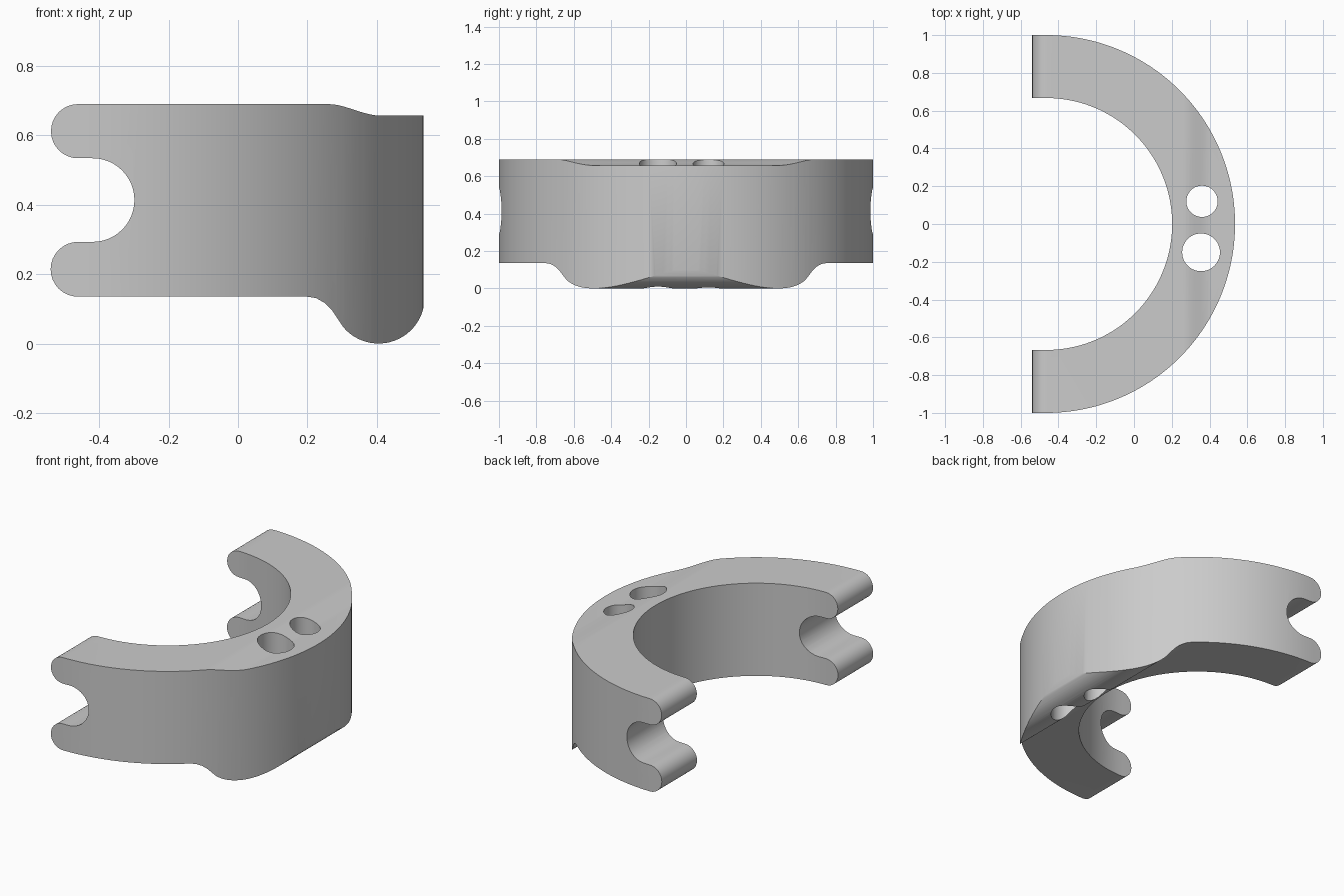
import bpy, bmesh
from math import sin, cos, radians

if "Cube" in bpy.data.objects:
    bpy.data.objects.remove(bpy.data.objects["Cube"])


def arc(cx, cz, r, a0, a1, n):
    """Points on a circular arc, angles in degrees."""
    return [(cx + r * cos(radians(a0 + (a1 - a0) * i / n)),
             cz + r * sin(radians(a0 + (a1 - a0) * i / n))) for i in range(n + 1)]


def s_curve(x0, z0, x1, z1, n=10):
    """Smooth step between two levels."""
    return [(x0 + (x1 - x0) * i / n,
             z0 + (z1 - z0) * (i / n) ** 2 * (3 - 2 * i / n)) for i in range(n + 1)]


def prism(name, points, to_3d, lo, hi):
    """Extrude a closed 2D outline from lo to hi."""
    bm = bmesh.new()
    a = [bm.verts.new(to_3d(p, lo)) for p in points]
    b = [bm.verts.new(to_3d(p, hi)) for p in points]
    bm.faces.new(a)
    bm.faces.new(b[::-1])
    for i in range(len(a)):
        j = (i + 1) % len(a)
        bm.faces.new((a[j], a[i], b[i], b[j]))
    bmesh.ops.recalc_face_normals(bm, faces=bm.faces)
    mesh = bpy.data.meshes.new(name)
    bm.to_mesh(mesh)
    bm.free()
    obj = bpy.data.objects.new(name, mesh)
    bpy.context.collection.objects.link(obj)
    return obj


def plan(p, z):
    return (p[0], p[1], z)


def side(p, y):
    return (p[0], y, p[1])


# Half ring seen from above, with short straight ends
CX = -0.465
ring = ([(-0.62, -1.0)] + arc(CX, 0, 1.0, -90, 90, 96) + [(-0.62, 1.0)]
        + [(-0.62, 0.667)] + arc(CX, 0, 0.667, 90, -90, 80) + [(-0.62, -0.667)])
clamp = prism("half_ring_clamp", ring, plan, -0.1, 0.8)

# Side profile: rounded fingers, round notch, stepped top and bottom lip
outline = (arc(-0.461, 0.612, 0.078, 270, 90, 16)
           + s_curve(0.26, 0.69, 0.41, 0.657)
           + [(0.538, 0.657)]
           + arc(0.405, 0.133, 0.133, 0, -140, 24)
           + [(0.285, 0.075), (0.27, 0.097), (0.25, 0.117), (0.225, 0.131), (0.20, 0.135)]
           + arc(-0.461, 0.214, 0.079, 270, 90, 16)
           + arc(-0.419, 0.4135, 0.1205, -90, 90, 24))
profile = prism("profile_cutter", outline, side, -1.2, 1.2)

# Two vertical through holes
cutters = [(profile, 'INTERSECT')]
for x, y, r in ((0.36, 0.12, 0.083), (0.355, -0.15, 0.10)):
    hole = prism("hole_cutter", arc(x, y, r, 0, 352.5, 47), plan, -0.3, 1.0)
    cutters.append((hole, 'DIFFERENCE'))

bpy.context.view_layer.objects.active = clamp
clamp.select_set(True)
for cutter, op in cutters:
    cutter.hide_render = True
    mod = clamp.modifiers.new("cut", 'BOOLEAN')
    mod.operation, mod.solver, mod.object = op, 'EXACT', cutter
    bpy.ops.object.modifier_apply(modifier=mod.name)
for cutter, _ in cutters:
    bpy.data.objects.remove(cutter)

bpy.ops.object.shade_smooth_by_angle(angle=radians(30))
